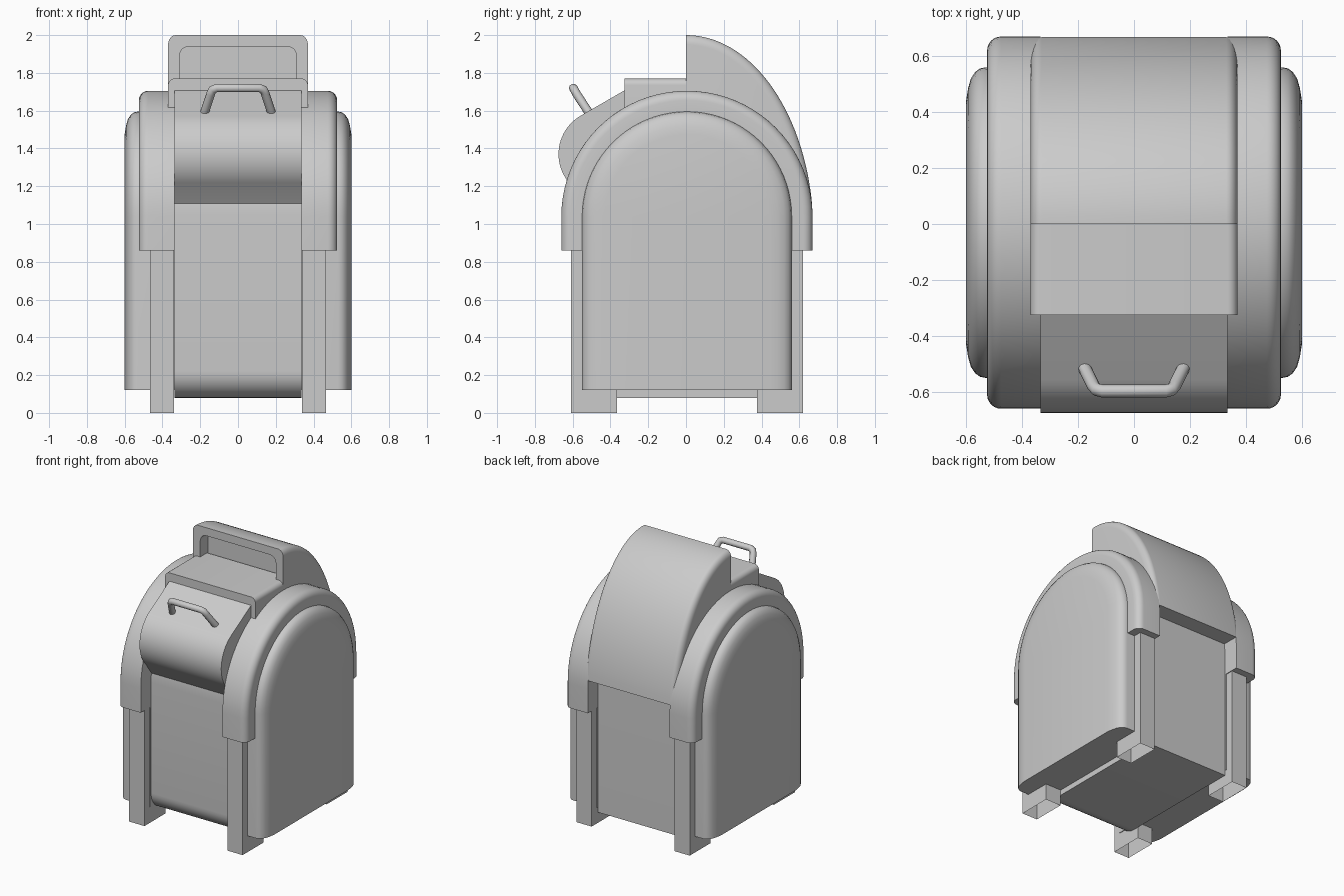
import bpy, bmesh
from math import sin, cos, pi, radians
from mathutils import Vector

if "Cube" in bpy.data.objects:
    bpy.data.objects.remove(bpy.data.objects["Cube"])

CY, CZ = 0.005, 1.04   # arch centre in the side view


def finish(ob, angle=35):
    bpy.ops.object.select_all(action='DESELECT')
    ob.select_set(True)
    bpy.context.view_layer.objects.active = ob
    bpy.ops.object.shade_smooth_by_angle(angle=radians(angle))
    return ob


def loft(name, rings, mirror=(False, False), caps=(True, True)):
    """Skin a list of equal-length closed rings and cap the ends."""
    bm = bmesh.new()
    vs = [[bm.verts.new(p) for p in r] for r in rings]
    n = len(vs[0])
    for a, b in zip(vs, vs[1:]):
        for i in range(n):
            bm.faces.new((a[i], a[(i + 1) % n], b[(i + 1) % n], b[i]))
    if caps[0]:
        bm.faces.new(vs[0])
    if caps[1]:
        bm.faces.new(vs[-1])
    bmesh.ops.recalc_face_normals(bm, faces=bm.faces)
    me = bpy.data.meshes.new(name)
    bm.to_mesh(me)
    bm.free()
    ob = bpy.data.objects.new(name, me)
    bpy.context.collection.objects.link(ob)
    finish(ob)
    if any(mirror):
        m = ob.modifiers.new("Mirror", 'MIRROR')
        m.use_axis = (mirror[0], mirror[1], False)
        m.use_mirror_merge = False
    return ob


def at_x(x, pts):
    return [(x, y, z) for y, z in pts]


def arc(cy, cz, a, b, t0, t1, n):
    return [(cy + a * cos(radians(t0 + (t1 - t0) * i / n)),
             cz + b * sin(radians(t0 + (t1 - t0) * i / n))) for i in range(n + 1)]


def arch(r, bottom):
    return [(CY + r, bottom)] + arc(CY, CZ, r, r, 0, 180, 40) + [(CY - r, bottom)]


def rounded_prism(name, hw, z0, z1, r, y0, y1, round_bottom=False):
    p = arc(hw - r, z1 - r, r, r, 0, 90, 6) + arc(r - hw, z1 - r, r, r, 90, 180, 6)
    p += [(-hw, z0), (hw, z0)]
    return loft(name, [[(x, y, z) for x, z in p] for y in (y0, y1)])


# Main body with rounded lower front edge
body = [(CY + 0.545, 0.08)] + arc(CY, CZ, 0.545, 0.545, 0, 180, 40)
body += arc(CY - 0.405, 0.22, 0.14, 0.14, 180, 270, 10)
loft("body", [at_x(x, body) for x in (-0.337, 0.337)])

# Arched side panels with softened outer rim
panel = [(0.335, 0.555), (0.53, 0.555), (0.55, 0.551), (0.568, 0.538),
         (0.583, 0.515), (0.593, 0.48), (0.6, 0.435)]
loft("side_panel", [at_x(x, arch(r, 0.12)) for x, r in panel], (True, False))

# Arched bands, rounded on the outside edge
band = [(0.335, 0.665)] + arc(0.475, 0.615, 0.05, 0.05, 90, 0, 6) + [(0.525, 0.562)]
loft("arch_band", [at_x(x, arch(r, 0.86) + arch(0.55, 0.86)[::-1]) for x, r in band],
     (True, False))

# Four legs, open underneath
for name, y0, y1 in (("front_leg", -0.61, -0.365), ("back_leg", 0.375, 0.62)):
    loft(name, [[(0.34, y0, z), (0.465, y0, z), (0.465, y1, z), (0.34, y1, z)]
                for z in (0.0, 0.95)], (True, False), caps=(False, True))

# Rear hood with rounded sides
half = [(0.33 + 0.04 * sin(t * pi / 12), 0.05 * (1 - cos(t * pi / 12))) for t in range(7)]
ends = [(-x, d) for x, d in half[::-1]] + half


def hood_ring(x, d):
    top = [(y, z) for y, z in arc(0.0, 0.95, 0.675 - d, 1.05 - d, 90, 8.5, 32)]
    top[-1] = (top[-1][0], 1.1)
    return at_x(x, top + [(0.0, 1.1)])


hood = loft("rear_hood", [hood_ring(x, d) for x, d in ends])
cutter = rounded_prism("recess_cutter", 0.31, 1.70, 1.94, 0.05, -0.1, 0.09)
cutter.hide_render = True
cut = hood.modifiers.new("Recess", 'BOOLEAN')
cut.operation = 'DIFFERENCE'
cut.solver = 'EXACT'
cut.object = cutter
bpy.context.view_layer.objects.active = hood
bpy.ops.object.modifier_apply(modifier="Recess")
bpy.data.objects.remove(cutter)
finish(hood)

# Flat lid block in front of the hood
rounded_prism("lid_block", 0.37, 1.45, 1.77, 0.035, -0.325, 0.08)

# Bulging door
door = [(-0.25, 1.70), (-0.325, 1.708)] + arc(-0.44, 1.37, 0.235, 0.235, 120, 225, 20)
door += [(-0.53, 1.10), (-0.25, 1.10)]
loft("door", [at_x(x, door) for x in (-0.335, 0.335)])

# Bent tube handle
cu = bpy.data.curves.new("door_handle", 'CURVE')
cu.dimensions = '3D'
cu.bevel_depth = 0.023
cu.bevel_resolution = 3
cu.use_fill_caps = True
side = [(0.182, -0.505, 1.575), (0.144, -0.58, 1.69), (0.134, -0.592, 1.712), (0.112, -0.597, 1.72)]
path = [(-x, y, z) for x, y, z in side] + side[::-1]
sp = cu.splines.new('POLY')
sp.points.add(len(path) - 1)
for p, co in zip(sp.points, path):
    p.co = (*co, 1)
handle = bpy.data.objects.new("door_handle", cu)
bpy.context.collection.objects.link(handle)
bpy.ops.object.select_all(action='DESELECT')
handle.select_set(True)
bpy.context.view_layer.objects.active = handle
bpy.ops.object.convert(target='MESH')
finish(bpy.context.view_layer.objects.active, 50)
